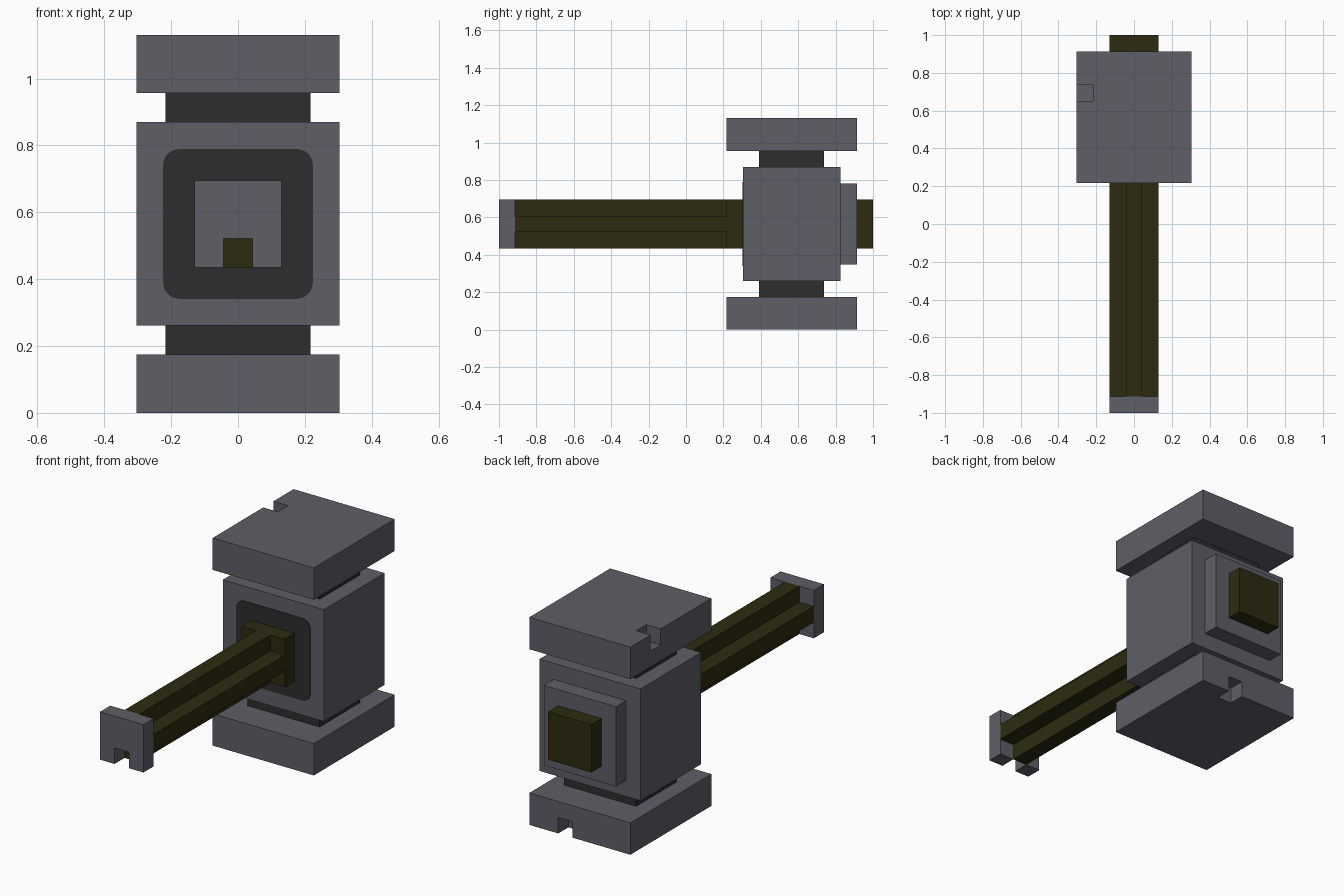
import bpy, bmesh, math

if "Cube" in bpy.data.objects:
    bpy.data.objects.remove(bpy.data.objects["Cube"])

U = 1 / 23  # modelling grid unit


def material(name, rgb):
    m = bpy.data.materials.new(name)
    m.diffuse_color = (*rgb, 1)
    m.use_nodes = True
    m.node_tree.nodes["Principled BSDF"].inputs["Base Color"].default_value = m.diffuse_color
    return m


GREY = material("steel grey", (0.110, 0.115, 0.136))
DARK = material("charcoal", (0.026, 0.026, 0.026))
OLIVE = material("dark olive", (0.026, 0.024, 0.005))


def prism(name, profile, y0, y1, mat):
    """Extrude an (x, z) profile from y0 to y1, all in grid units."""
    bm = bmesh.new()
    face = bm.faces.new([bm.verts.new((x * U, y0 * U, z * U)) for x, z in profile])
    out = bmesh.ops.extrude_face_region(bm, geom=[face])["geom"]
    moved = [v for v in out if isinstance(v, bmesh.types.BMVert)]
    bmesh.ops.translate(bm, verts=moved, vec=(0, (y1 - y0) * U, 0))
    bmesh.ops.recalc_face_normals(bm, faces=bm.faces)
    mesh = bpy.data.meshes.new(name)
    bm.to_mesh(mesh)
    bm.free()
    mesh.materials.append(mat)
    obj = bpy.data.objects.new(name, mesh)
    bpy.context.collection.objects.link(obj)
    return obj


def box(name, x0, x1, y0, y1, z0, z1, mat):
    return prism(name, [(x0, z0), (x1, z0), (x1, z1), (x0, z1)], y0, y1, mat)


def cut(obj, cutter):
    mod = obj.modifiers.new("notch", 'BOOLEAN')
    mod.operation = 'DIFFERENCE'
    mod.solver = 'EXACT'
    mod.object = cutter
    bpy.context.view_layer.objects.active = obj
    bpy.ops.object.modifier_apply(modifier=mod.name)
    bpy.data.objects.remove(cutter)


# Hammer head: body, two necks and two striking caps
box("head_body", -7, 7, 7, 19, 6, 20, GREY)
for side, z in (("lower", 4), ("upper", 20)):
    box(side + "_neck", -5, 5, 9, 17, z, z + 2, DARK)
lower_cap = box("lower_cap", -7, 7, 5, 21, 0, 4, GREY)
upper_cap = box("upper_cap", -7, 7, 5, 21, 22, 26, GREY)

# Small chips missing from the cap edges
cut(upper_cap, box("upper_cutter", -8, -5, 15, 17, 24, 27, GREY))
cut(lower_cap, box("lower_cutter", 1, 3, 19, 22, -1, 2, GREY))

# Rounded dark panel on the front of the body
half, radius = 5.15, 1.1
panel = []
for q in range(4):
    cx = (half - radius) * (1 if q in (0, 3) else -1)
    cz = 13 + (half - radius) * (1 if q < 2 else -1)
    for i in range(6):
        a = math.radians(90 * q + 18 * i)
        panel.append((cx + radius * math.cos(a), cz + radius * math.sin(a)))
prism("front_panel", panel, 6.93, 7, DARK)

# Back plate and the handle end poking through it
box("back_plate", -5, 5, 19, 21, 8, 18, GREY)
box("handle_end", -3, 3, 21, 23, 10, 16, OLIVE)

# Handle: square collar and a plus-shaped shaft
box("handle_collar", -3, 3, 5, 7, 10, 16, OLIVE)
plus = [(1, -3), (1, -1), (3, -1), (3, 1), (1, 1), (1, 3),
        (-1, 3), (-1, 1), (-3, 1), (-3, -1), (-1, -1), (-1, -3)]
prism("handle_shaft", [(x, z + 13) for x, z in plus], -21, 5, OLIVE)

# Pommel plate with a notch in its lower edge
prism("pommel", [(-3, 10), (-1, 10), (-1, 12), (1, 12), (1, 10),
                 (3, 10), (3, 16), (-3, 16)], -23, -21, GREY)
